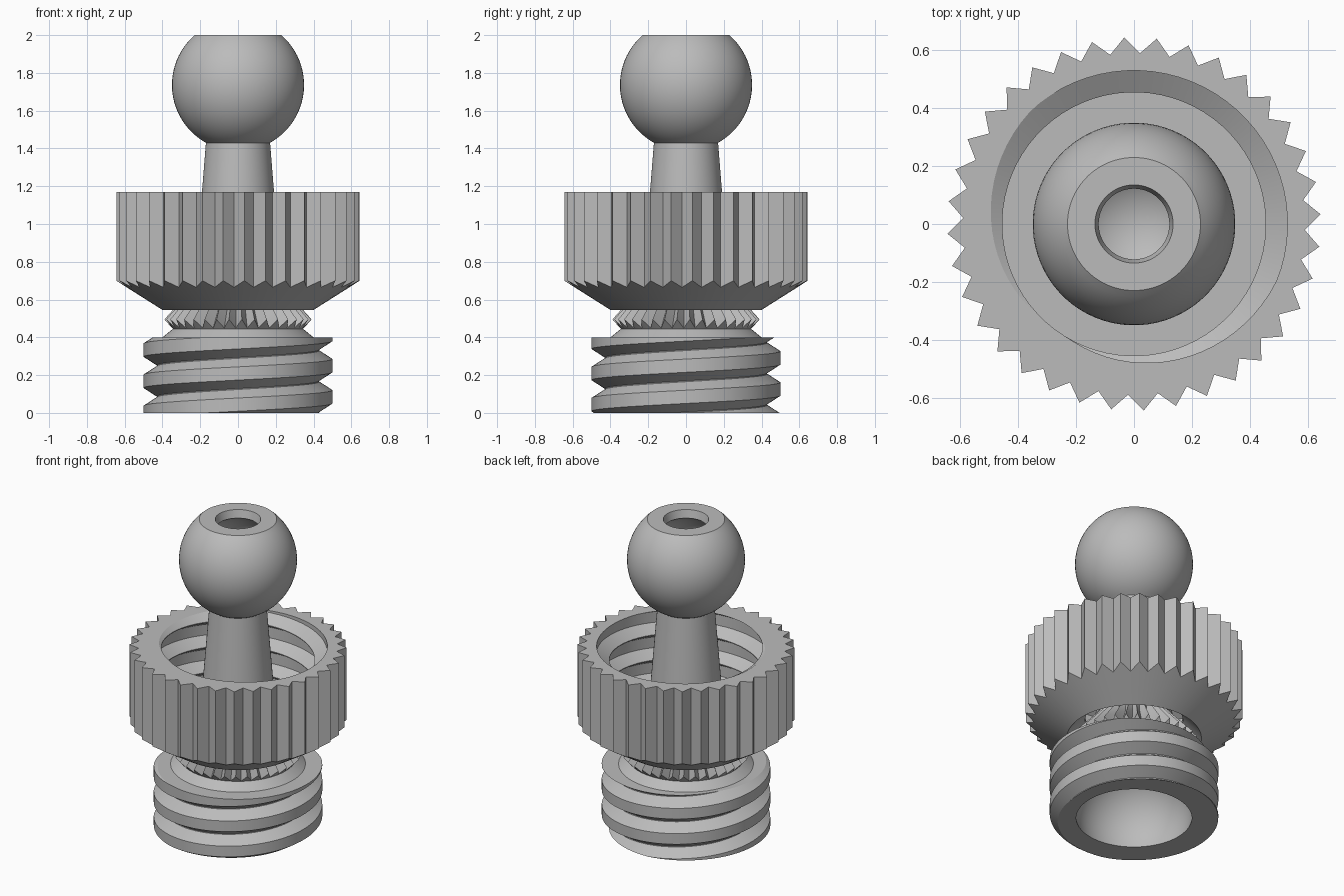
import bpy, bmesh
from math import sin, cos, pi, sqrt, asin, radians

cube = bpy.data.objects.get("Cube")
if cube:
    bpy.data.objects.remove(cube, do_unlink=True)

COLS = 72                 # two columns per knurl tooth
PITCH = 0.165
START = radians(3)

metal = bpy.data.materials.new("plain grey")
metal.use_nodes = True
grey = (0.5, 0.5, 0.5, 1)
metal.diffuse_color = grey
metal.node_tree.nodes["Principled BSDF"].inputs["Base Color"].default_value = grey


def ring(r, z):
    """Round row of a lathe."""
    return lambda j, a: (r, z)


def star(tip, valley):
    """Toothed row: tips and valleys alternate, each an (r, z) pair."""
    return lambda j, a: valley if j % 2 else tip


def arc(radius, centre, a0, a1, steps):
    """Rows along a sphere; angles are measured from the equator upward."""
    angles = [a0 + (a1 - a0) * i / steps for i in range(steps + 1)]
    return [ring(max(radius * cos(a), 0), centre + radius * sin(a)) for a in angles]


def thread(phase, low, high, r_root, r_crest):
    """Rows that follow a right-handed helix, clipped between two heights."""
    flat, foot = 0.035, 0.08

    def row(k, offset):
        def point(j, a):
            mid = phase + PITCH * a / (2 * pi)
            z = min(max(mid + k * PITCH + offset, low), high)
            d = abs((z - mid + PITCH / 2) % PITCH - PITCH / 2)
            t = min(max((d - flat) / (foot - flat), 0), 1)
            return r_crest + (r_root - r_crest) * t, z
        return point

    first = int((low - phase) / PITCH) - 3
    last = int((high - phase) / PITCH) + 3
    return [row(k, o) for k in range(first, last) for o in (-foot, -flat, flat, foot)]


def lathe(name, rows, closed=False):
    """Skin a list of rows around z, merging the points that collapse."""
    bm = bmesh.new()
    grid = []
    for row in rows:
        line = []
        for j in range(COLS + 1):
            a = START + 2 * pi * j / COLS
            r, z = row(j, a)
            line.append(bm.verts.new((r * cos(a), r * sin(a), z)))
        grid.append(line)
    if closed:
        grid.append(grid[0])
    for low, up in zip(grid, grid[1:]):
        for j in range(COLS):
            bm.faces.new((low[j], low[j + 1], up[j + 1], up[j]))
    bmesh.ops.remove_doubles(bm, verts=bm.verts, dist=0.00005)
    mesh = bpy.data.meshes.new(name)
    bm.to_mesh(mesh)
    bm.free()
    mesh.materials.append(metal)
    obj = bpy.data.objects.new(name, mesh)
    bpy.context.collection.objects.link(obj)
    bpy.ops.object.select_all(action="DESELECT")
    obj.select_set(True)
    bpy.context.view_layer.objects.active = obj
    bpy.ops.object.shade_smooth_by_angle(angle=radians(30))
    return obj


# Threaded base with a spherical socket underneath
cup_r, cup_z = 0.35, 0.07
base = arc(cup_r, cup_z, pi / 2, -asin(cup_z / cup_r), 20)
base += thread(0.085, 0, 0.4, 0.43, 0.5)
base += [ring(0.40, 0.40), ring(0.345, 0.445)]
lathe("threaded_base", base)

# Serrated collar, tapered stem and hollow ball
ball_r, ball_z = 0.35, 1.736
hollow_r = sqrt(0.122 ** 2 + (1.95 - ball_z) ** 2)
stud = [ring(0.345, 0.445),
        star((0.39, 0.495), (0.35, 0.45)),
        star((0.26, 0.64), (0.24, 0.60)),
        ring(0.23, 0.68)]
stud += arc(ball_r, ball_z, asin((1.43 - ball_z) / ball_r),
            asin((2 - ball_z) / ball_r), 24)
stud += [ring(0.135, 2)]
stud += arc(hollow_r, ball_z, asin((1.95 - ball_z) / hollow_r), -pi / 2, 24)
lathe("ball_stud", stud)

# Knurled nut with a conical underside and an internal thread
nut = [ring(0.29, 0.67), ring(0.40, 0.545),
       star((0.645, 0.70), (0.59, 0.665)),
       star((0.645, 1.17), (0.59, 1.17))]
nut += reversed(thread(1.17 - PITCH * 55 / 360, 0.70, 1.17, 0.455, 0.53))
nut += [ring(0.29, 0.70)]
lathe("knurled_nut", nut, closed=True)
